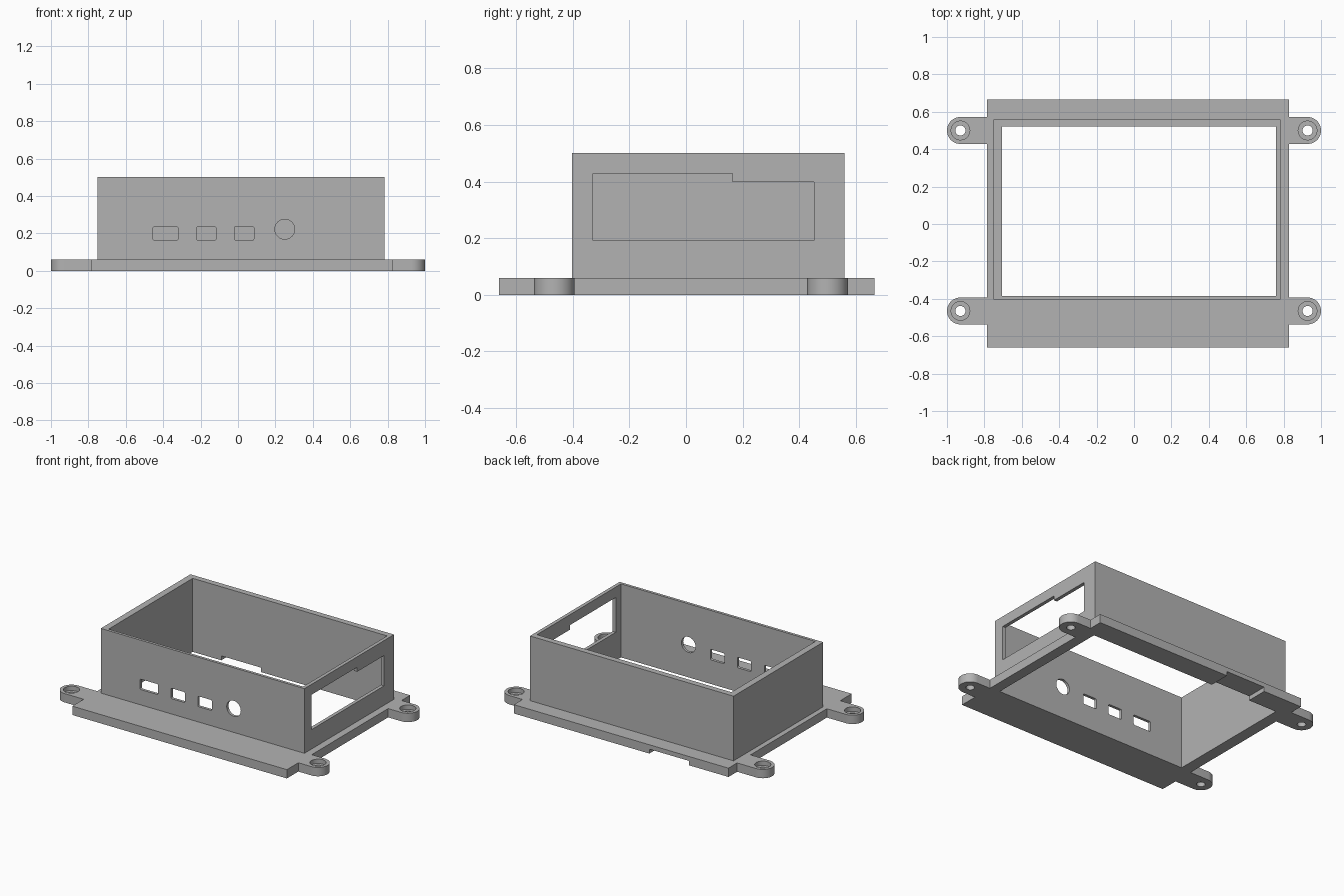
import bpy, bmesh
from math import sin, cos, pi, radians
from mathutils import Vector

cube = bpy.data.objects.get("Cube")
if cube:
    bpy.data.objects.remove(cube)

grey = bpy.data.materials.new("grey plastic")
grey.use_nodes = True
tone = (0.45, 0.45, 0.45, 1)
grey.diffuse_color = tone
grey.node_tree.nodes["Principled BSDF"].inputs["Base Color"].default_value = tone


def prism(name, outline, axis, low, high):
    """Extrude a 2D outline along an axis from low to high."""
    place = {"x": lambda a, b, t: (t, a, b),
             "y": lambda a, b, t: (a, t, b),
             "z": lambda a, b, t: (a, b, t)}[axis]
    bm = bmesh.new()
    base = bm.faces.new([bm.verts.new(place(a, b, low)) for a, b in outline])
    grown = bmesh.ops.extrude_face_region(bm, geom=[base])["geom"]
    shift = Vector(place(0, 0, high - low))
    bmesh.ops.translate(bm, vec=shift,
                        verts=[v for v in grown if isinstance(v, bmesh.types.BMVert)])
    bmesh.ops.recalc_face_normals(bm, faces=bm.faces)
    mesh = bpy.data.meshes.new(name)
    bm.to_mesh(mesh)
    bm.free()
    mesh.materials.append(grey)
    obj = bpy.data.objects.new(name, mesh)
    bpy.context.collection.objects.link(obj)
    return obj


def arc(cx, cy, r, start, end, steps):
    turn = [radians(start + (end - start) * i / steps) for i in range(steps + 1)]
    return [(cx + r * cos(t), cy + r * sin(t)) for t in turn]


def circle(cx, cy, r, steps=48):
    return arc(cx, cy, r, 0, 360, steps)[:-1]


def rect(x0, x1, y0, y1):
    return [(x0, y0), (x1, y0), (x1, y1), (x0, y1)]


def rounded(x0, x1, y0, y1, r):
    corners = [(x1 - r, y1 - r), (x0 + r, y1 - r), (x0 + r, y0 + r), (x1 - r, y0 + r)]
    return [p for i, (x, y) in enumerate(corners)
            for p in arc(x, y, r, 90 * i, 90 * i + 90, 4)]


def combine(target, tool, operation="DIFFERENCE"):
    mod = target.modifiers.new(tool.name, "BOOLEAN")
    mod.operation, mod.object, mod.solver = operation, tool, "EXACT"
    bpy.context.view_layer.objects.active = target
    bpy.ops.object.modifier_apply(modifier=mod.name)
    bpy.data.objects.remove(tool)


# Base plate with four round mounting lugs in one outline
LUG_X, LUG_R, BACK_Y, FRONT_Y = 0.928, 0.072, 0.5, -0.465
LEFT, RIGHT, FRONT, BACK = -0.785, 0.83, -0.66, 0.665
THICK, HEIGHT = 0.06, 0.5


def lug(side, y):
    edge = RIGHT if side > 0 else LEFT
    start = -90 if side > 0 else 90
    return ([(edge, y - side * LUG_R)]
            + arc(side * LUG_X, y, LUG_R, start, start + 180, 24)
            + [(edge, y + side * LUG_R)])


outline = ([(LEFT, FRONT), (RIGHT, FRONT)] + lug(1, FRONT_Y) + lug(1, BACK_Y)
           + [(RIGHT, BACK), (LEFT, BACK)] + lug(-1, BACK_Y) + lug(-1, FRONT_Y))
case = prism("open_case", outline, "z", 0, THICK)

# Box walls, hollowed right through the plate
combine(case, prism("walls", rect(-0.75, 0.782, -0.403, 0.56), "z", 0.02, HEIGHT), "UNION")
combine(case, prism("cavity", rect(-0.705, 0.758, -0.384, 0.52), "z", -0.1, 0.6))

# Counterbored screw holes
for side in (-1, 1):
    for y in (FRONT_Y, BACK_Y):
        combine(case, prism("bore", circle(side * LUG_X, y, 0.027), "z", -0.1, 0.2))
        combine(case, prism("counterbore", circle(side * LUG_X, y, 0.05), "z", 0.03, 0.2))

# Front connector openings
for x0, x1 in ((-0.455, -0.32), (-0.222, -0.118), (-0.02, 0.085)):
    combine(case, prism("port", rounded(x0, x1, 0.164, 0.235, 0.008), "y", -0.45, -0.35))
combine(case, prism("round_port", circle(0.25, 0.222, 0.053), "y", -0.45, -0.35))

# Stepped window in the +x wall
window = [(-0.328, 0.192), (0.452, 0.192), (0.452, 0.398),
          (0.164, 0.398), (0.164, 0.429), (-0.328, 0.429)]
combine(case, prism("window", window, "x", 0.7, 0.82))

# Cable channel under the back flange
combine(case, prism("channel", rect(-0.49, -0.19, -0.1, 0.03), "y", 0.45, 0.75))

bpy.ops.object.select_all(action="DESELECT")
case.select_set(True)
bpy.context.view_layer.objects.active = case
bpy.ops.object.shade_smooth_by_angle(angle=radians(30))
